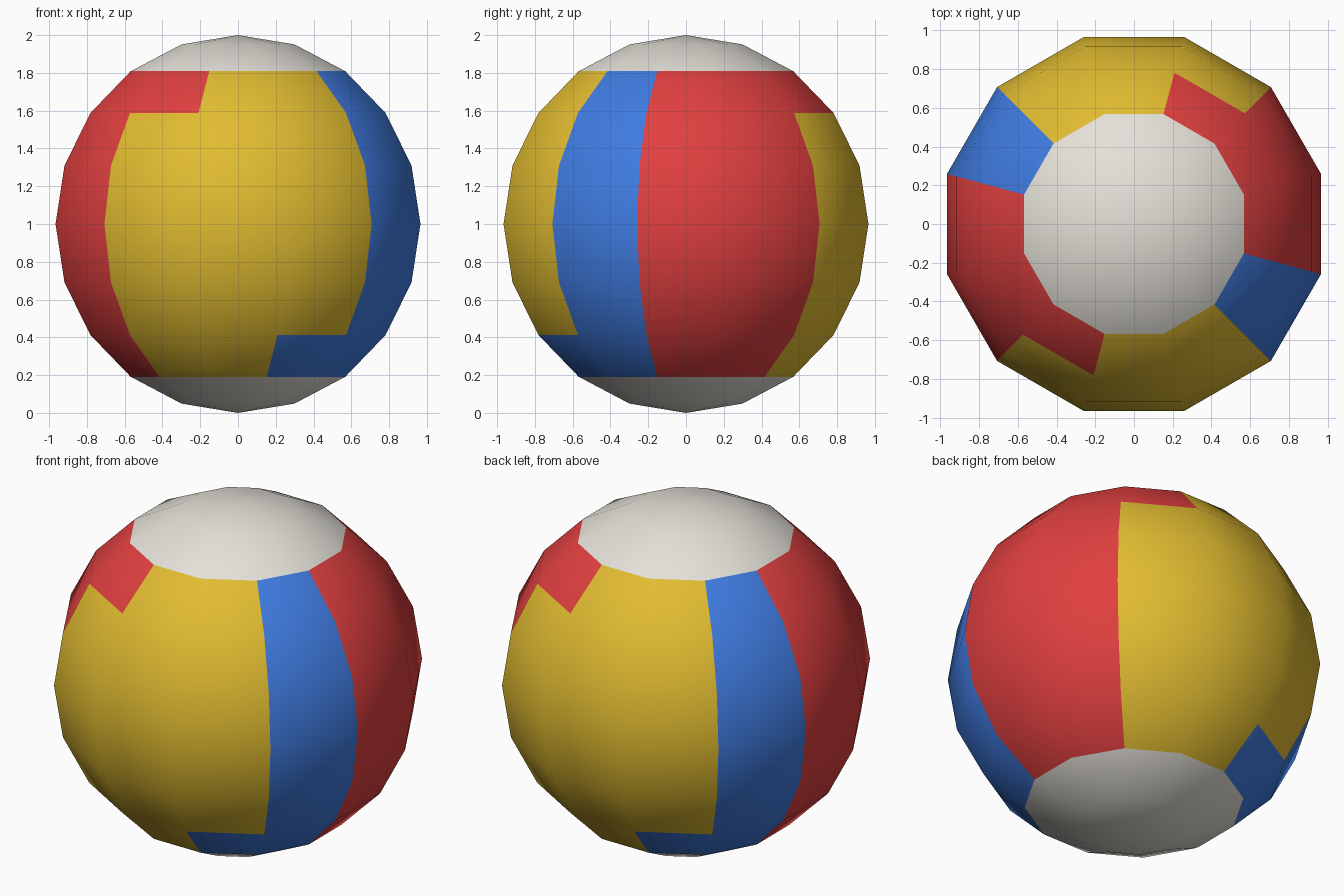
import bpy
import bmesh
import math
from mathutils import Matrix

cube = bpy.data.objects.get("Cube")
if cube:
    bpy.data.objects.remove(cube, do_unlink=True)


def make_material(name, rgb):
    mat = bpy.data.materials.new(name)
    mat.use_nodes = True
    colour = (*rgb, 1.0)
    mat.diffuse_color = colour
    mat.node_tree.nodes["Principled BSDF"].inputs["Base Color"].default_value = colour
    return mat


materials = [
    make_material("warm white", (0.78, 0.75, 0.69)),
    make_material("red", (0.75, 0.05, 0.05)),
    make_material("yellow", (0.75, 0.50, 0.03)),
    make_material("blue", (0.05, 0.20, 0.75)),
]
WHITE, RED, YELLOW, BLUE = range(4)

SEGMENTS, RINGS, RADIUS = 12, 10, 1.0

# Panel colours around half the ball; the other half repeats them
MIDDLE = [RED, RED, YELLOW, YELLOW, YELLOW, BLUE]
UPPER = [RED, RED, RED, YELLOW, YELLOW, BLUE]
LOWER = [RED, RED, YELLOW, YELLOW, BLUE, BLUE]


def panel_colour(centre):
    """Colour by ring (height) and segment (direction around z)."""
    polar = math.acos(centre.z / centre.length)
    ring = int(polar / math.pi * RINGS)
    if ring < 2 or ring >= RINGS - 2:
        return WHITE
    angle = math.atan2(centre.y, centre.x)
    segment = round(angle / math.tau * SEGMENTS) % len(MIDDLE)
    row = {2: UPPER, RINGS - 3: LOWER}.get(ring, MIDDLE)
    return row[segment]


# Ball: low-poly sphere turned half a segment so a flat faces the front
bm = bmesh.new()
bmesh.ops.create_uvsphere(bm, u_segments=SEGMENTS, v_segments=RINGS, radius=RADIUS)
bmesh.ops.rotate(bm, verts=bm.verts,
                 matrix=Matrix.Rotation(math.pi / SEGMENTS, 3, "Z"))
for face in bm.faces:
    face.material_index = panel_colour(face.calc_center_median())
    face.smooth = True
bmesh.ops.translate(bm, verts=bm.verts, vec=(0, 0, RADIUS))

mesh = bpy.data.meshes.new("ball")
for mat in materials:
    mesh.materials.append(mat)
bm.to_mesh(mesh)
bm.free()
ball = bpy.data.objects.new("ball", mesh)
bpy.context.collection.objects.link(ball)
